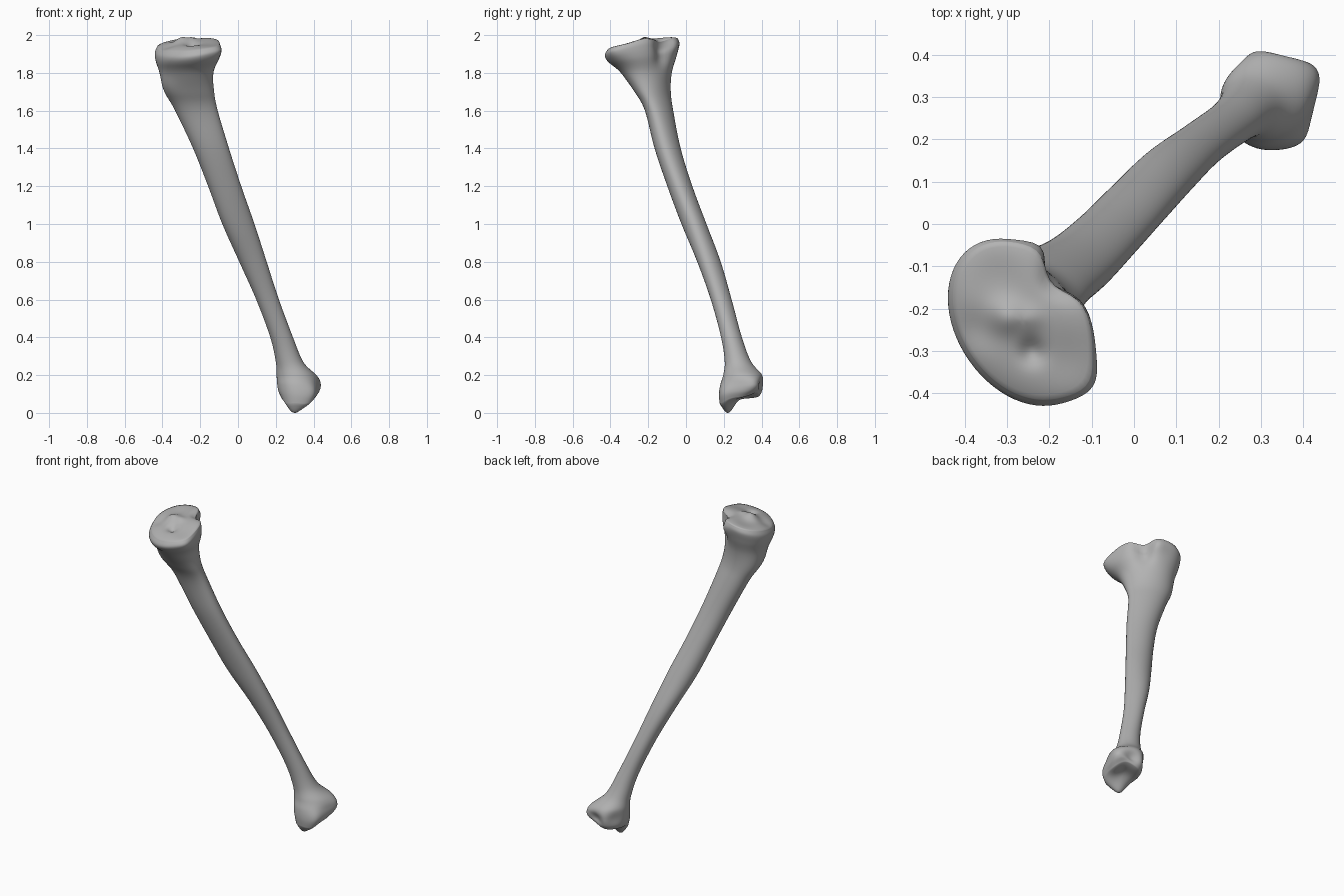
import bpy, bmesh, math
from mathutils import Vector

cube = bpy.data.objects.get("Cube")
if cube:
    bpy.data.objects.remove(cube, do_unlink=True)

SIDES, STEPS, CAP_RINGS = 64, 7, 16

# Bone cross-sections: height, x range, y range, diagonal skew
SECTIONS = [
    (.08, .23, .41, .18, .395, .05),
    (.11, .215, .425, .176, .415, .05),
    (.15, .207, .425, .182, .42, .05),
    (.20, .204, .41, .197, .405, .05),
    (.27, .20, .345, .205, .345, 0),
    (.40, .17, .29, .185, .295, 0),
    (.60, .095, .215, .13, .24, 0),
    (.80, .005, .15, .058, .182, 0),
    (1.0, -.085, .085, -.025, .107, .12),
    (1.2, -.16, .015, -.10, .032, .05),
    (1.4, -.24, -.05, -.168, -.03, -.05),
    (1.6, -.335, -.11, -.22, -.07, -.2),
    (1.7, -.39, -.128, -.275, -.082, -.25),
    (1.8, -.415, -.13, -.345, -.075, -.25),
    (1.87, -.435, -.10, -.405, -.05, -.28),
    (1.92, -.44, -.093, -.43, -.035, -.3),
    (1.95, -.428, -.10, -.415, -.042, -.3),
]

# Soft bumps and hollows: centre, push, radius
RELIEF = [
    ((-.30, -.22, 1.96), (0, 0, .025), .04),       # joint spines
    ((-.24, -.22, 1.96), (0, 0, .012), .03),
    ((-.32, -.12, 1.97), (0, 0, -.012), .07),      # condyle dishes
    ((-.16, -.32, 1.96), (0, 0, -.012), .07),
    ((-.24, -.30, 1.95), (0, 0, -.025), .03),      # pit between condyles
    ((-.37, -.25, 1.94), (0, 0, -.012), .05),
    ((-.17, -.12, 1.96), (-.035, -.028, -.03), .055),  # rear notch
    ((-.17, -.12, 1.88), (-.02, -.015, 0), .05),
    ((-.23, -.05, 1.94), (.015, .01, 0), .045),    # rear corner of outer condyle
    ((-.11, -.37, 1.92), (.016, -.012, 0), .06),   # front corner of inner condyle
    ((-.40, -.25, 1.71), (-.008, -.012, 0), .07),  # front tuberosity
    ((.35, .43, .13), (-.005, -.035, 0), .05),     # side notch of the ankle
    ((.42, .36, .15), (.02, .005, 0), .055),       # rear corner
    ((.38, .20, .11), (.016, -.008, 0), .05),      # inner corner
    ((.225, .38, .15), (.012, -.008, 0), .05),
    ((.295, .225, .07), (0, 0, -.055), .042),      # ankle point
    ((.26, .215, .07), (0, 0, -.012), .04),
    ((.345, .205, .07), (0, 0, -.035), .05),
    ((.33, .31, .065), (0, 0, .018), .06),         # ankle joint hollow
    ((.37, .38, .08), (0, 0, .025), .06),
]


def smoothstep(a, b, v):
    t = min(1, max(0, (v - a) / (b - a)))
    return t * t * (3 - 2 * t)


def spline(a, b, c, d, t):
    return .5 * (2 * b + (c - a) * t + (2 * a - 5 * b + 4 * c - d) * t * t
                 + (3 * b - a - 3 * c + d) * t ** 3)


def smooth_sections():
    last = len(SECTIONS) - 1
    for i in range(last):
        near = [SECTIONS[min(last, max(0, i + k))] for k in (-1, 0, 1, 2)]
        for s in range(STEPS):
            yield [spline(*q, s / STEPS) for q in zip(*near)]
    yield list(SECTIONS[last])


def surface_point(section, angle, scale=1, lift=0):
    z, x0, x1, y0, y1, skew = section
    # The shaft is slightly triangular, with a crest at the front
    shaft = smoothstep(.2, .6, z) * (1 - smoothstep(1.6, 1.8, z))
    r = scale * (1 + .03 * shaft * math.cos(3 * (angle - math.radians(225))))
    x = (x0 + x1) / 2 + r * (x1 - x0) / 2 * math.cos(angle)
    y = (y0 + y1) / 2 + r * (y1 - y0) / 2 * math.sin(angle + skew)
    # The knee surface is tilted
    tilt = smoothstep(1.78, 1.93, z)
    p = Vector((x, y, z + lift + tilt * (.15 * (x + .27) + .2 * (y + .23))))
    move = Vector()
    for centre, push, radius in RELIEF:
        d = (p - Vector(centre)).length / radius
        move += Vector(push) * math.exp(-d * d)
    return p + move


def ring(bm, section, scale=1, lift=0):
    return [bm.verts.new(surface_point(section, 2 * math.pi * k / SIDES, scale, lift))
            for k in range(SIDES)]


def bridge(bm, a, b):
    for k in range(SIDES):
        n = (k + 1) % SIDES
        bm.faces.new((a[k], a[n], b[n], b[k]))


def cap(bm, edge, section, height):
    # Rounded end built from shrinking rings
    previous = edge
    for i in range(1, CAP_RINGS):
        s = 1 - i / CAP_RINGS
        current = ring(bm, section, s, height * (1 - s ** 5))
        bridge(bm, previous, current)
        previous = current
    tip = bm.verts.new(surface_point(section, 0, 0, height))
    for k in range(SIDES):
        bm.faces.new((previous[k], previous[(k + 1) % SIDES], tip))


# Shaft and both joint ends
bm = bmesh.new()
sections = list(smooth_sections())
rings = [ring(bm, s) for s in sections]
for a, b in zip(rings, rings[1:]):
    bridge(bm, a, b)
cap(bm, rings[0], sections[0], -.012)
cap(bm, rings[-1], sections[-1], .018)
bmesh.ops.recalc_face_normals(bm, faces=bm.faces)

# Stand the bone on the ground
ground = min(v.co.z for v in bm.verts)
bmesh.ops.translate(bm, verts=bm.verts, vec=(0, 0, -ground))
for f in bm.faces:
    f.smooth = True

mesh = bpy.data.meshes.new("shin_bone")
bm.to_mesh(mesh)
bm.free()
bone = bpy.data.objects.new("shin_bone", mesh)
bpy.context.collection.objects.link(bone)

# Plain grey bone
grey = bpy.data.materials.new("bone_grey")
grey.use_nodes = True
colour = (.45, .45, .45, 1)
grey.diffuse_color = colour
grey.node_tree.nodes["Principled BSDF"].inputs["Base Color"].default_value = colour
mesh.materials.append(grey)
